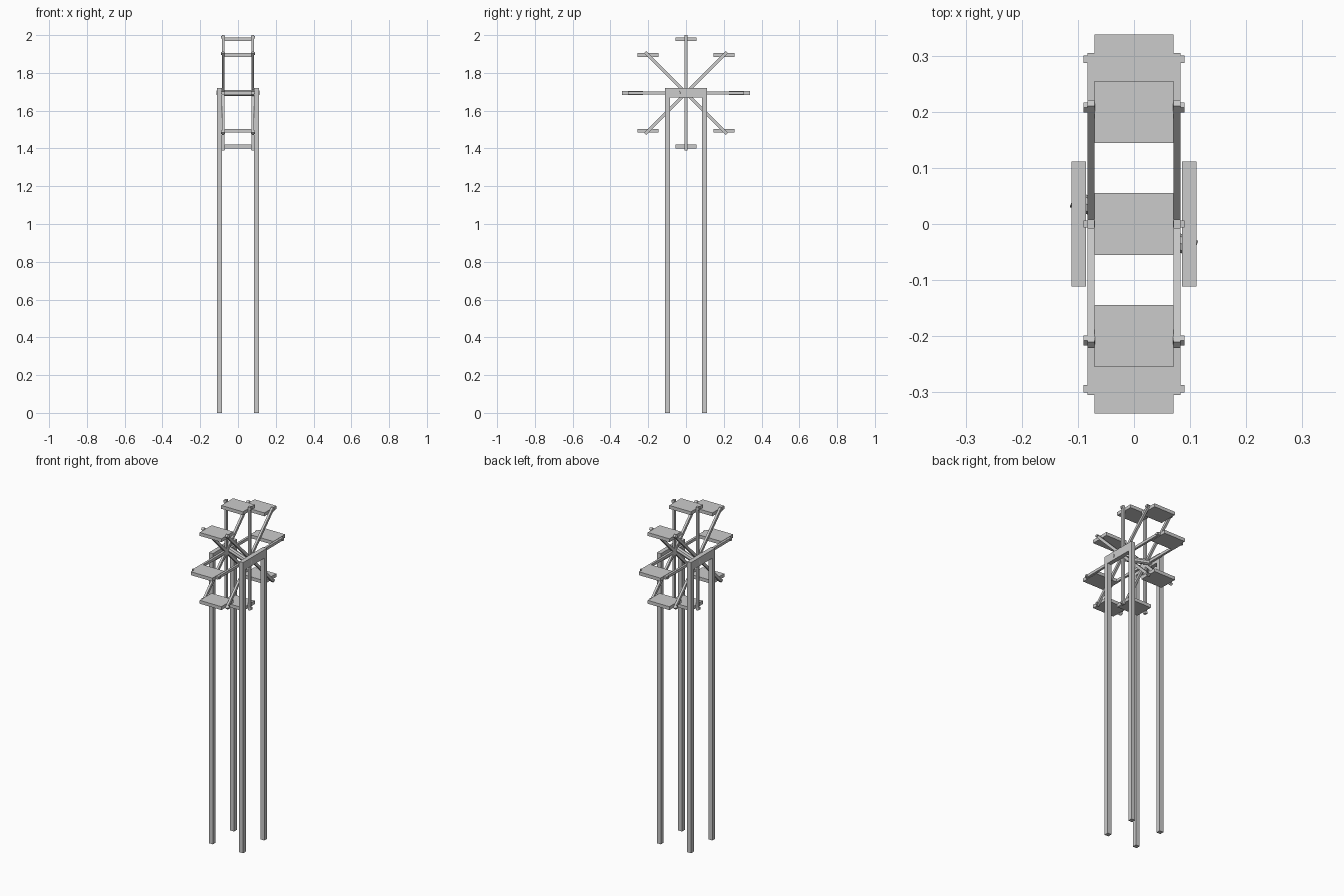
import bpy
from math import pi, sin, cos

if "Cube" in bpy.data.objects:
    bpy.data.objects.remove(bpy.data.objects["Cube"])

HUB_Z = 1.694      # wheel axis height
SEAT_R = 0.284     # seat distance from axis
PIN_R = 0.295      # seat pin distance from axis


def box(name, loc, size, rot_x=0.0):
    bpy.ops.mesh.primitive_cube_add(size=1, location=loc, rotation=(rot_x, 0, 0))
    ob = bpy.context.object
    ob.name = name
    ob.scale = size
    return ob


# Support frame: two posts and a crossbeam on each side
for sx in (-1, 1):
    for sy in (-1, 1):
        box("post", (sx * 0.099, sy * 0.099, 0.835), (0.026, 0.026, 1.67))
    box("crossbeam", (sx * 0.099, 0, 1.695), (0.026, 0.224, 0.05))

# Axle through both crossbeams
bpy.ops.mesh.primitive_cylinder_add(vertices=8, radius=0.016, depth=0.236,
                                    location=(0, 0, HUB_Z),
                                    rotation=(pi / 8, pi / 2, 0))
bpy.context.object.name = "axle"

# Four full-diameter spokes on each side of the wheel
for sx in (-1, 1):
    for i in range(4):
        box("spoke", (sx * 0.077, 0, HUB_Z), (0.013, 0.612, 0.016), i * pi / 4)

# Eight level seats with pins through the spoke tips
for i in range(8):
    a = i * pi / 4
    c, s = cos(a), sin(a)
    box("seat", (0, SEAT_R * c, HUB_Z + SEAT_R * s), (0.142, 0.111, 0.02))
    for sx in (-1, 1):
        box("seat_pin", (sx * 0.08, PIN_R * c, HUB_Z + PIN_R * s),
            (0.02, 0.013, 0.013), a)
